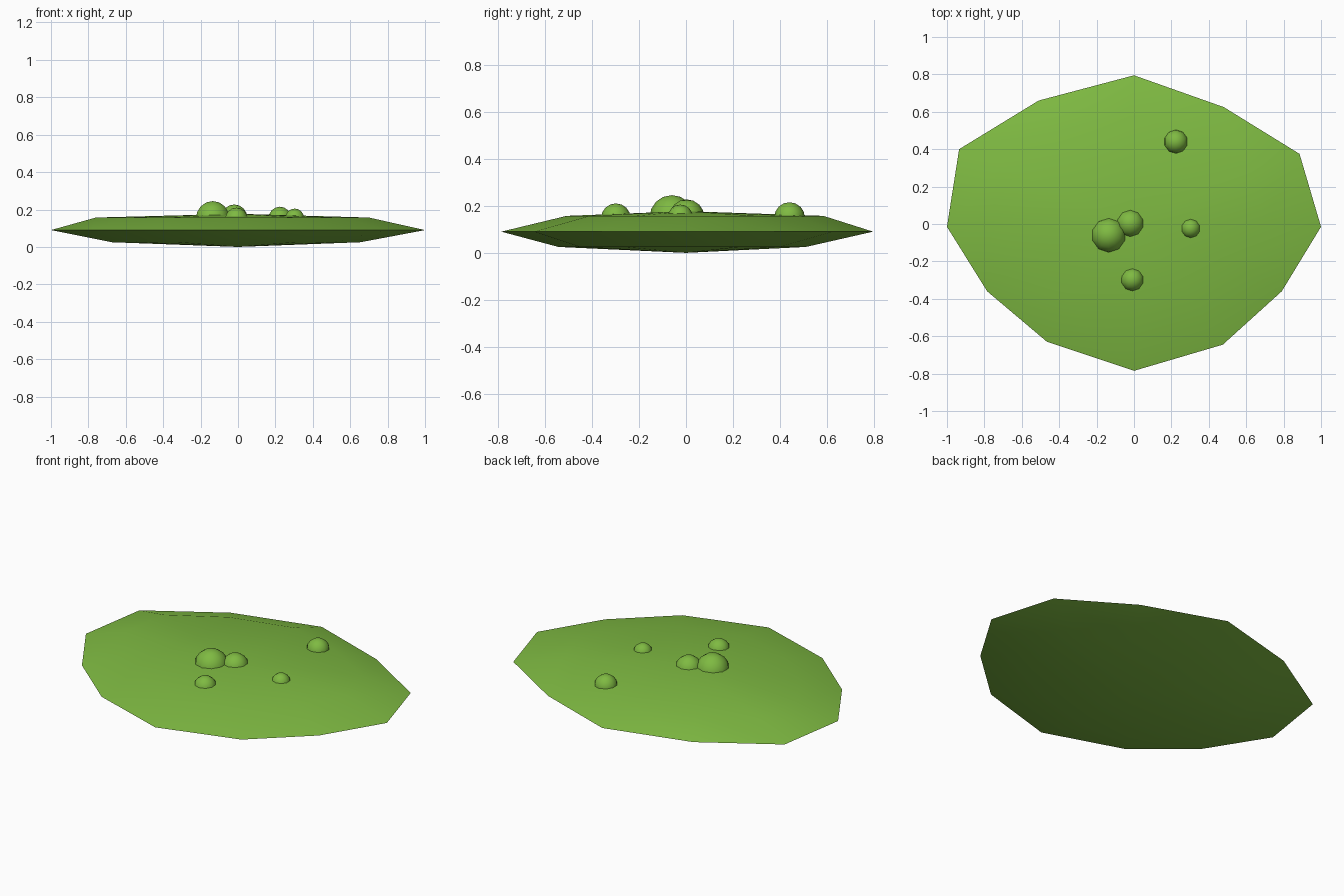
import bpy, bmesh, math

if "Cube" in bpy.data.objects:
    bpy.data.objects.remove(bpy.data.objects["Cube"])

green = bpy.data.materials.new("leaf green")
green.diffuse_color = (0.21, 0.49, 0.054, 1)
green.use_nodes = True
green.node_tree.nodes["Principled BSDF"].inputs["Base Color"].default_value = green.diffuse_color


def finish(bm, name, angle):
    bmesh.ops.recalc_face_normals(bm, faces=bm.faces)
    mesh = bpy.data.meshes.new(name)
    bm.to_mesh(mesh)
    bm.free()
    mesh.materials.append(green)
    obj = bpy.data.objects.new(name, mesh)
    bpy.context.collection.objects.link(obj)
    bpy.ops.object.select_all(action='DESELECT')
    obj.select_set(True)
    bpy.context.view_layer.objects.active = obj
    bpy.ops.object.shade_smooth_by_angle(angle=math.radians(angle))


# Flat pad: irregular twelve-sided rim between two shallow caps
RIM = [(0, 0.795), (0.48, 0.625), (0.885, 0.375), (1, -0.015),
       (0.79, -0.36), (0.475, -0.645), (0, -0.785), (-0.465, -0.63),
       (-0.785, -0.36), (-1, -0.015), (-0.935, 0.40), (-0.51, 0.66)]
# ring: scale x, scale y, offset x, offset y, height
RINGS = [(0.665, 0.665, -0.01, -0.02, 0.025),
         (1, 1, 0, 0, 0.09),
         (0.73, 0.69, -0.03, 0.035, 0.157)]

bm = bmesh.new()
loops = [[bm.verts.new((x * sx + ox, y * sy + oy, z)) for x, y in RIM]
         for sx, sy, ox, oy, z in RINGS]
bottom = bm.verts.new((0, 0, 0))
top = bm.verts.new((0, 0, 0.177))
n = len(RIM)
for i in range(n):
    j = (i + 1) % n
    for low, high in zip(loops, loops[1:]):
        bm.faces.new((low[i], low[j], high[j], high[i]))
    bm.faces.new((loops[0][i], loops[0][j], bottom))
    bm.faces.new((loops[-1][i], loops[-1][j], top))
finish(bm, "pad", 20)

# Round bumps half sunk into the pad: x, y, z, radius
BUMPS = [(-0.135, -0.06, 0.15, 0.095), (-0.02, 0.003, 0.152, 0.075),
         (0.224, 0.44, 0.15, 0.065), (0.303, -0.024, 0.152, 0.053),
         (-0.009, -0.298, 0.147, 0.063)]
for i, (x, y, z, r) in enumerate(BUMPS):
    bm = bmesh.new()
    bmesh.ops.create_uvsphere(bm, u_segments=10, v_segments=8, radius=r)
    bmesh.ops.translate(bm, verts=bm.verts, vec=(x, y, z))
    finish(bm, f"bump_{i + 1}", 60)
